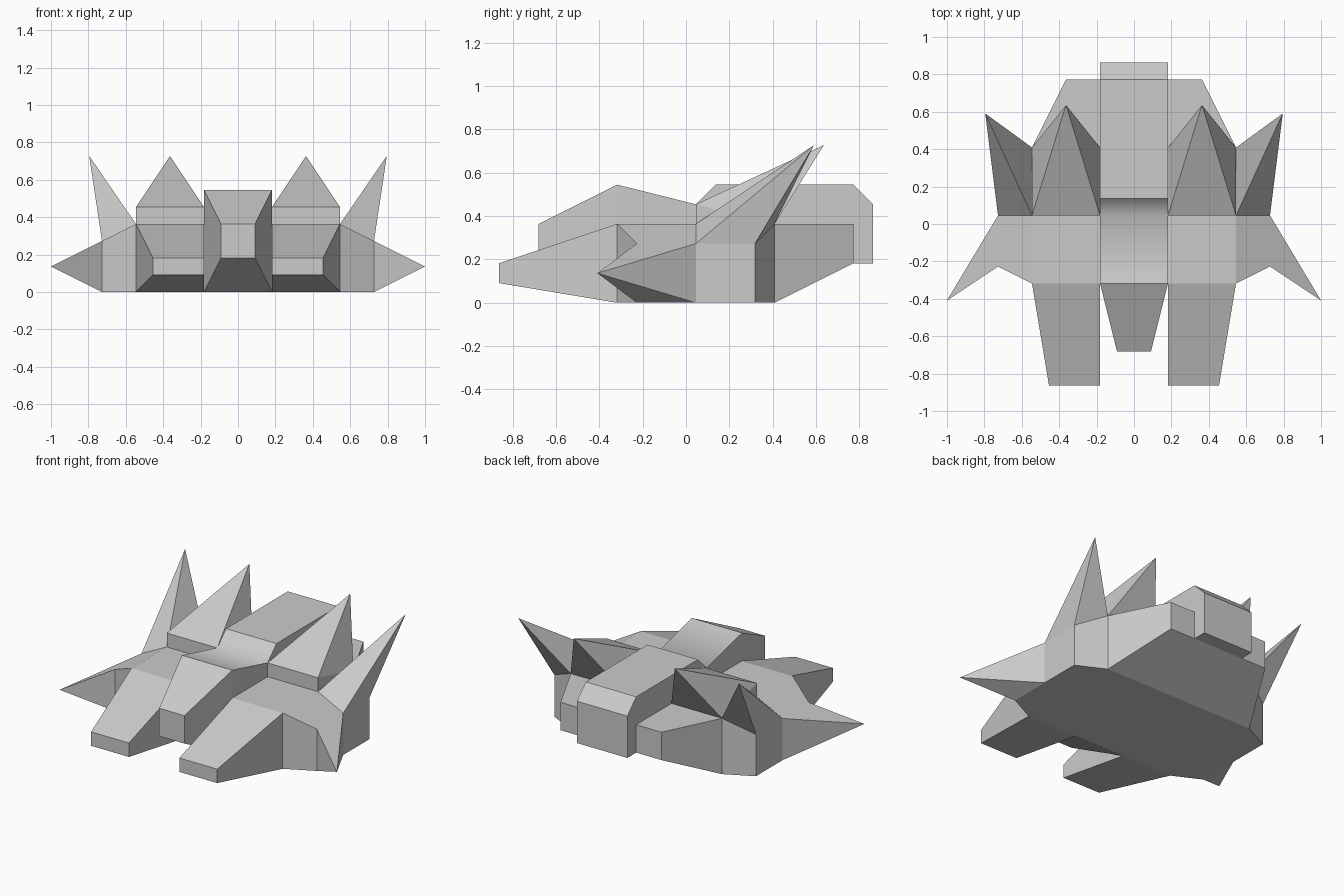
import bpy
import bmesh
from mathutils import Vector

U = 1 / 11  # modelling unit: half the wing span is eleven units

cube = bpy.data.objects.get("Cube")
if cube:
    bpy.data.objects.remove(cube, do_unlink=True)

grey = bpy.data.materials.new("hull_grey")
grey.use_nodes = True
grey.diffuse_color = (0.6, 0.6, 0.6, 1)
grey.node_tree.nodes["Principled BSDF"].inputs["Base Color"].default_value = (0.6, 0.6, 0.6, 1)


def finish(name, bm):
    bmesh.ops.recalc_face_normals(bm, faces=bm.faces[:])
    mesh = bpy.data.meshes.new(name)
    bm.to_mesh(mesh)
    bm.free()
    mesh.materials.append(grey)
    obj = bpy.data.objects.new(name, mesh)
    bpy.context.collection.objects.link(obj)
    return obj


def solid(name, points):
    """Flat-sided convex part through the given corners."""
    bm = bmesh.new()
    for p in points:
        bm.verts.new(Vector(p) * U)
    bmesh.ops.convex_hull(bm, input=bm.verts[:])
    bmesh.ops.dissolve_limit(bm, angle_limit=0.01, verts=bm.verts[:], edges=bm.edges[:])
    return finish(name, bm)


def rect(y, x0, x1, z0, z1):
    """Corners of an upright rectangle facing along y."""
    return [(x, y, z) for x in (x0, x1) for z in (z0, z1)]


def pair(name, points):
    for side, s in (("left", 1), ("right", -1)):
        solid(f"{side}_{name}", [(s * x, y, z) for x, y, z in points])


# Central hull with tapered tail, and nose
solid("body", rect(-3.5, -6, 6, 0, 4) + rect(4.5, -6, 6, 0, 4) + rect(8.5, -4, 4, 2, 4))
solid("nose", rect(-3.5, -2, 2, 0, 6) + rect(-7.5, -1, 1, 2, 4))

# Raised spine: side profile extruded across the hull
profile = [(-3.5, 6), (0.5, 5), (1.5, 6), (8.5, 6), (9.5, 5), (9.5, 2), (-3.5, 2)]
bm = bmesh.new()
rows = [[bm.verts.new(Vector((x, y, z)) * U) for y, z in profile] for x in (-2, 2)]
bm.faces.new(rows[0])
bm.faces.new(rows[1][::-1])
for i in range(len(profile)):
    j = (i + 1) % len(profile)
    face = bm.faces.new((rows[0][i], rows[1][i], rows[1][j], rows[0][j]))
    face.smooth = i < 2  # soft dip ahead of the engine hump
finish("spine", bm)

# Front prongs
pair("prong", rect(-3.5, 2, 6, 0, 4) + rect(-9.5, 2, 5, 1, 2))

# Side pods with sloped tops
outer = [(8, y, z) for y in (-2.5, 3.5) for z in (0, 3)]
pair("side_pod", rect(-3.5, 6, 6, 0, 4)[:2] + rect(4.5, 6, 6, 0, 4)[:2] + outer)

# Forward-swept wing spikes
pair("wing_spike", [(8, y, z) for y in (-2.5, 0.5) for z in (0, 3)] + [(11, -4.5, 1.5)])

# Swept-back outer fins on the pods
pair("outer_fin", [(6, 0.5, 4), (8, 0.5, 3), (8, 3.5, 3), (6, 4.5, 4), (8.75, 6.5, 8)])

# Swept-back inner fins on the hull
pair("inner_fin", rect(0.5, 2, 6, 4, 5) + [(2, 4.5, 4), (6, 4.5, 4), (4, 7, 8)])
